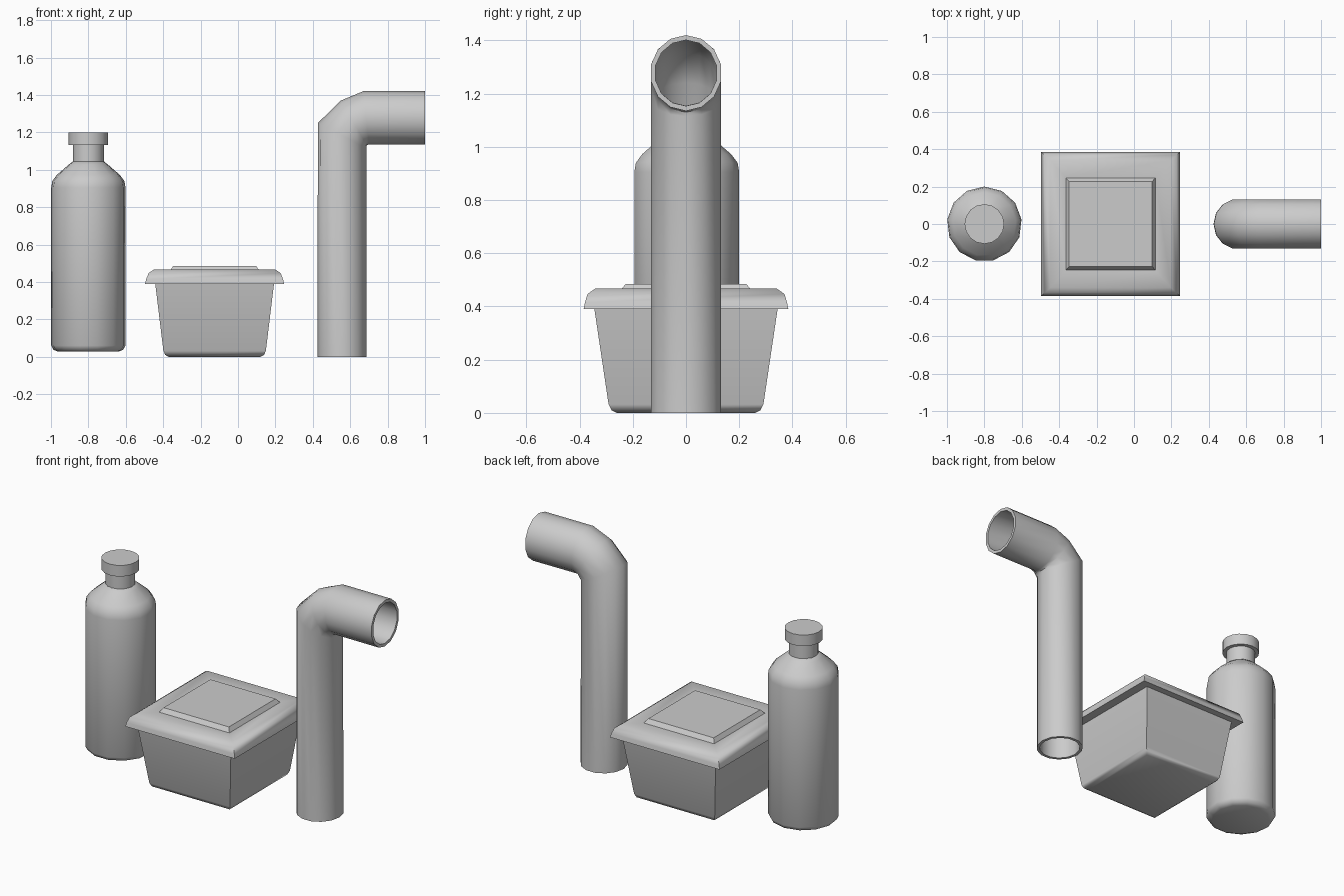
import bpy, bmesh, math
from mathutils import Vector

if "Cube" in bpy.data.objects:
    bpy.data.objects.remove(bpy.data.objects["Cube"])

grey = bpy.data.materials.new("plain grey")
grey.diffuse_color = (0.6, 0.6, 0.6, 1)
grey.use_nodes = True
grey.node_tree.nodes["Principled BSDF"].inputs["Base Color"].default_value = grey.diffuse_color


def loft(name, rings, closed=False, angle=40):
    """Skin a list of equal-length rings; cap the ends, or join last to first."""
    bm = bmesh.new()
    vr = [[bm.verts.new(p) for p in r] for r in rings]
    pairs = list(zip(vr, vr[1:]))
    if closed:
        pairs.append((vr[-1], vr[0]))
    else:
        bm.faces.new(vr[0])
        bm.faces.new(vr[-1])
    n = len(vr[0])
    for a, b in pairs:
        for i in range(n):
            j = (i + 1) % n
            bm.faces.new((a[i], a[j], b[j], b[i]))
    bmesh.ops.recalc_face_normals(bm, faces=bm.faces)
    me = bpy.data.meshes.new(name)
    bm.to_mesh(me)
    bm.free()
    me.materials.append(grey)
    ob = bpy.data.objects.new(name, me)
    bpy.context.collection.objects.link(ob)
    bpy.ops.object.select_all(action='DESELECT')
    ob.select_set(True)
    bpy.context.view_layer.objects.active = ob
    bpy.ops.object.shade_smooth_by_angle(angle=math.radians(angle))
    return ob


def lathe(name, cx, profile, n, angle=40):
    return loft(name, [[(cx + r * math.cos(math.pi / 2 + k * math.tau / n),
                         r * math.sin(math.pi / 2 + k * math.tau / n), z)
                        for k in range(n)] for r, z in profile], angle=angle)


def tub(name, cx, profile, angle):
    return loft(name, [[(cx + sx * hx, sy * hy, z)
                        for sx, sy in ((-1, -1), (1, -1), (1, 1), (-1, 1))]
                       for hx, hy, z in profile], angle=angle)


# Bottle: body, neck and cap
lathe("bottle_body", -0.8, [(0.165, 0.028), (0.188, 0.038), (0.2, 0.06), (0.2, 0.905),
                            (0.194, 0.94), (0.17, 0.972), (0.105, 1.028), (0.083, 1.045)], 13)
lathe("bottle_neck", -0.8, [(0.083, 1.04), (0.083, 1.135)], 16)
lathe("bottle_cap", -0.8, [(0.106, 1.132), (0.106, 1.2)], 16)

# Tapered box and its lid with a raised panel
tub("box_body", -0.125, [(0.246, 0.26, 0.0), (0.264, 0.28, 0.01), (0.274, 0.291, 0.032),
                         (0.318, 0.345, 0.395)], 50)
tub("box_lid", -0.125, [(0.372, 0.385, 0.39), (0.366, 0.38, 0.415), (0.353, 0.37, 0.447),
                        (0.323, 0.34, 0.468), (0.24, 0.25, 0.46)], 50)
tub("lid_panel", -0.125, [(0.242, 0.25, 0.455), (0.222, 0.227, 0.485)], 25)

# Bent hollow pipe: each section runs from an outer-bend point to an inner-bend point
SECTIONS = [((0.425, 0), (0.688, 0)), ((0.427, 1.25), (0.687, 1.115)),
            ((0.55, 1.37), (0.688, 1.13)), ((0.67, 1.42), (0.70, 1.136)),
            ((1.0, 1.42), (1.0, 1.135))]


def section(o, i, s, n=14):
    o, i = Vector((o[0], 0, o[1])), Vector((i[0], 0, i[1]))
    c, a = (o + i) / 2, (o - i) / 2 * s
    return [c + a * math.cos(k * math.tau / n)
            + Vector((0, 0.135 * s * math.sin(k * math.tau / n), 0)) for k in range(n)]


outer = [section(o, i, 1.0) for o, i in SECTIONS]
inner = [section(o, i, 0.87) for o, i in reversed(SECTIONS)]
loft("bent_pipe", outer + inner, closed=True, angle=50)
